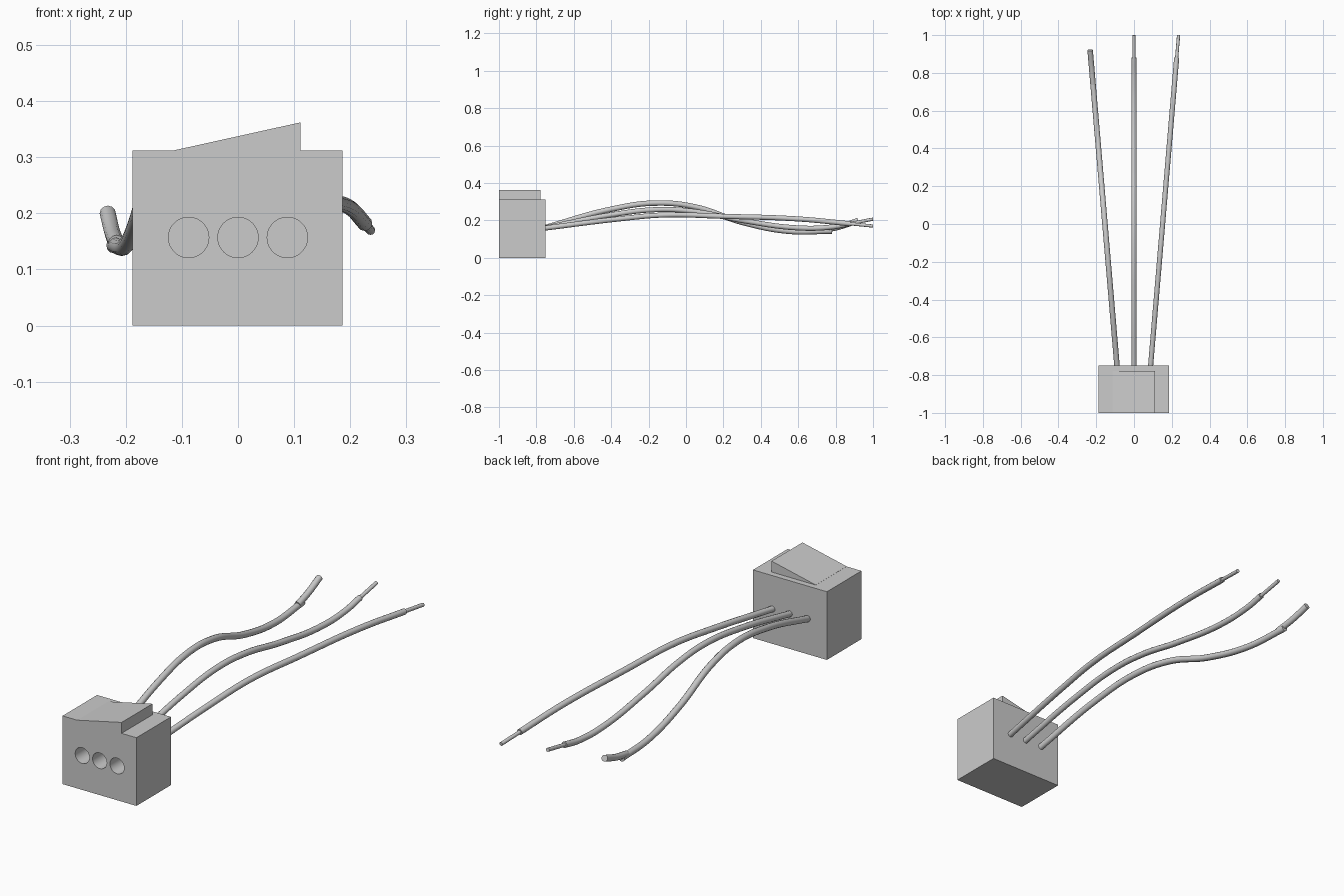
import bpy
import math

if "Cube" in bpy.data.objects:
    bpy.data.objects.remove(bpy.data.objects["Cube"], do_unlink=True)

grey = bpy.data.materials.new("plain grey")
grey.use_nodes = True
colour = (0.6, 0.6, 0.6, 1)
grey.diffuse_color = colour
grey.node_tree.nodes["Principled BSDF"].inputs["Base Color"].default_value = colour

HOLE_X = (-0.088, 0, 0.088)
HOLE_Z = 0.157


def select(obj):
    bpy.ops.object.select_all(action="DESELECT")
    obj.select_set(True)
    bpy.context.view_layer.objects.active = obj


def prism(name, profile, front, back):
    """Extrude an x-z outline along y."""
    n = len(profile)
    verts = [(x, y, z) for y in (front, back) for x, z in profile]
    faces = [tuple(range(n)), tuple(reversed(range(n, 2 * n)))]
    faces += [(i, i + n, (i + 1) % n + n, (i + 1) % n) for i in range(n)]
    mesh = bpy.data.meshes.new(name)
    mesh.from_pydata(verts, [], faces)
    mesh.materials.append(grey)
    obj = bpy.data.objects.new(name, mesh)
    bpy.context.collection.objects.link(obj)
    return obj


def tube(name, points, radius):
    """Round cable along a smooth path, with closed ends."""
    curve = bpy.data.curves.new(name, "CURVE")
    curve.dimensions = "3D"
    curve.bevel_depth = radius
    curve.bevel_resolution = 4
    curve.use_fill_caps = True
    curve.resolution_u = 10
    spline = curve.splines.new("BEZIER")
    spline.bezier_points.add(len(points) - 1)
    for knot, p in zip(spline.bezier_points, points):
        knot.co = p
        knot.handle_left_type = knot.handle_right_type = "AUTO"
    curve.materials.append(grey)
    obj = bpy.data.objects.new(name, curve)
    bpy.context.collection.objects.link(obj)
    select(obj)
    bpy.ops.object.convert(target="MESH")
    bpy.ops.object.shade_smooth_by_angle(angle=math.radians(40))


# Housing block with three blind sockets
housing = prism("housing", [(-0.188, 0), (0.186, 0), (0.186, 0.312), (-0.188, 0.312)],
                -1, -0.75)
for x in HOLE_X:
    bpy.ops.mesh.primitive_cylinder_add(vertices=48, radius=0.036, depth=0.36,
                                        location=(x, -1, HOLE_Z),
                                        rotation=(math.pi / 2, 0, 0))
    cutter = bpy.context.object
    cutter.name = "socket_cutter"
    cutter.data.materials.append(grey)
    cut = housing.modifiers.new("socket", "BOOLEAN")
    cut.operation = "DIFFERENCE"
    cut.solver = "EXACT"
    cut.object = cutter
    select(housing)
    bpy.ops.object.modifier_apply(modifier=cut.name)
    bpy.data.objects.remove(cutter, do_unlink=True)
select(housing)
bpy.ops.object.shade_smooth_by_angle(angle=math.radians(30))

# Sloping latch on top
prism("latch_wedge", [(-0.113, 0.311), (0.111, 0.311), (0.111, 0.362), (-0.113, 0.3125)],
      -1, -0.777)


# Wires: (y, z) path of the sheath, then of the bare tip
def wire(side, x0, x1, sheath, tip, radius, tip_radius):
    def place(path):
        return [(x0 + (x1 - x0) * (y + 0.75) / 1.75, y, z) for y, z in path]
    tube(side + "_wire", place(sheath), radius)
    tube(side + "_wire_tip", place(tip), tip_radius)


wire("right", -0.09, -0.239,
     [(-0.77, 0.157), (-0.4, 0.26), (-0.16, 0.293), (0.05, 0.272), (0.3, 0.19),
      (0.55, 0.142), (0.78, 0.143)],
     [(0.74, 0.147), (0.83, 0.168), (0.92, 0.2)], 0.0145, 0.0145)
wire("middle", 0, 0,
     [(-0.77, 0.157), (-0.4, 0.23), (-0.15, 0.258), (0.05, 0.247), (0.3, 0.2),
      (0.6, 0.16), (0.78, 0.165), (0.88, 0.184)],
     [(0.86, 0.18), (1, 0.207)], 0.0135, 0.0085)
wire("left", 0.088, 0.236,
     [(-0.77, 0.157), (-0.35, 0.209), (-0.12, 0.229), (0.2, 0.222), (0.6, 0.208),
      (0.88, 0.182)],
     [(0.86, 0.184), (1, 0.17)], 0.0135, 0.0085)
